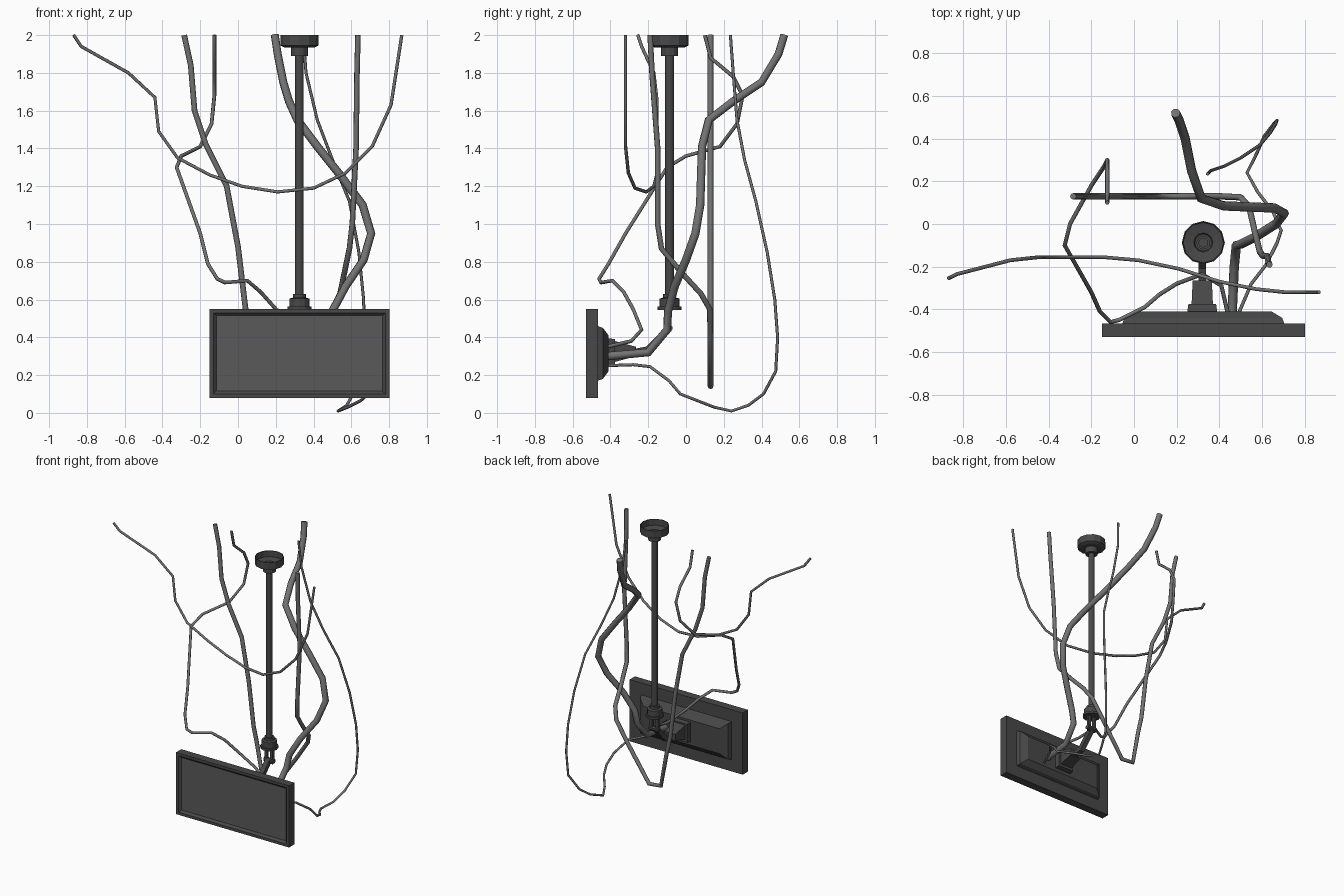
import bpy
import bmesh
from math import pi
from mathutils import Vector, Matrix

POLE_X, POLE_Y = .325, -.087

default = bpy.data.objects.get("Cube")
if default:
    bpy.data.objects.remove(default, do_unlink=True)


def make_material(name, level):
    color = (level, level, level, 1)
    mat = bpy.data.materials.new(name)
    mat.use_nodes = True
    mat.diffuse_color = color
    mat.node_tree.nodes["Principled BSDF"].inputs["Base Color"].default_value = color
    return mat


metal = make_material("dark metal", .065)
glass = make_material("screen grey", .1)
rubber = make_material("cable grey", .17)


def finish(name, bm, mat=metal):
    """Turn a bmesh into an object with outward faces."""
    bmesh.ops.recalc_face_normals(bm, faces=bm.faces)
    mesh = bpy.data.meshes.new(name)
    bm.to_mesh(mesh)
    bm.free()
    mesh.materials.append(mat)
    obj = bpy.data.objects.new(name, mesh)
    bpy.context.collection.objects.link(obj)
    return obj


def lathe(name, profile, sides=12):
    """Spin a (radius, height) profile about the pole axis."""
    bm = bmesh.new()
    verts = [bm.verts.new((POLE_X + r, POLE_Y, z)) for r, z in profile]
    edges = [bm.edges.new(pair) for pair in zip(verts, verts[1:])]
    bmesh.ops.spin(bm, geom=verts + edges, cent=(POLE_X, POLE_Y, 0),
                   axis=(0, 0, 1), angle=2 * pi, steps=sides, use_duplicate=False)
    bmesh.ops.remove_doubles(bm, verts=bm.verts, dist=.0005)
    return finish(name, bm)


def loft_box(name, sections):
    """Join rectangles (y, centre x, centre z, width, height) along y."""
    bm = bmesh.new()
    rings = []
    for y, x, z, w, h in sections:
        corners = ((-1, -1), (1, -1), (1, 1), (-1, 1))
        rings.append([bm.verts.new((x + sx * w / 2, y, z + sz * h / 2))
                      for sx, sz in corners])
    for low, high in zip(rings, rings[1:]):
        for i in range(4):
            j = (i + 1) % 4
            bm.faces.new((low[i], low[j], high[j], high[i]))
    bm.faces.new(rings[0])
    bm.faces.new(rings[-1])
    return finish(name, bm)


def bar(name, start, end, width, sides=4):
    """A straight bar between two points."""
    start, end = Vector(start), Vector(end)
    span = end - start
    turn = span.to_track_quat('Z', 'Y').to_matrix().to_4x4()
    spin = Matrix.Rotation(pi / sides, 4, 'Z')
    bm = bmesh.new()
    bmesh.ops.create_cone(bm, cap_ends=True, segments=sides, radius1=width / 2,
                          radius2=width / 2, depth=span.length,
                          matrix=Matrix.Translation((start + end) / 2) @ turn @ spin)
    return finish(name, bm)


def cable(name, radius, points):
    """A round tube along a list of points, converted to a mesh."""
    curve = bpy.data.curves.new(name, 'CURVE')
    curve.dimensions = '3D'
    curve.bevel_depth = radius
    curve.bevel_resolution = 2
    curve.use_fill_caps = True
    spline = curve.splines.new('POLY')
    spline.points.add(len(points) - 1)
    for target, co in zip(spline.points, points):
        target.co = (*co, 1)
    helper = bpy.data.objects.new(name + " path", curve)
    bpy.context.collection.objects.link(helper)
    bpy.context.view_layer.update()
    graph = bpy.context.evaluated_depsgraph_get()
    tube = bpy.data.meshes.new_from_object(helper.evaluated_get(graph))
    bpy.data.objects.remove(helper, do_unlink=True)
    bm = bmesh.new()
    bm.from_mesh(tube)
    bpy.data.meshes.remove(tube)
    bmesh.ops.remove_doubles(bm, verts=bm.verts, dist=.0001)
    for face in bm.faces:
        face.smooth = len(face.verts) == 4
        face.material_index = 0
    return finish(name, bm, rubber)


# Screen: dark frame around a recessed, lighter front
screen = loft_box("screen", [
    (-.515, POLE_X, .315, .88, .4), (-.525, POLE_X, .315, .9, .42),
    (-.53, POLE_X, .315, .91, .43), (-.53, POLE_X, .315, .952, .47),
    (-.467, POLE_X, .315, .952, .47)])
screen.data.materials.append(glass)
for face in screen.data.polygons:
    if face.normal.y < -.9 and face.center.y > -.52:
        face.material_index = 1

# Raised back housing and the mount on it
loft_box("back_housing", [
    (-.468, POLE_X, .315, .76, .29), (-.44, POLE_X, .315, .74, .27),
    (-.41, POLE_X, .315, .64, .19)])
loft_box("mount_plate", [
    (-.411, .32, .32, .14, .15), (-.375, .32, .32, .13, .14)])
loft_box("mount_block", [
    (-.376, .32, .325, .1, .11), (-.265, .32, .325, .09, .05)])

# Bent arm from the mount to the pole
bar("lower_arm", (.32, -.28, .32), (.32, -.2, .335), .05)
bar("middle_arm", (.32, -.21, .325), (.32, -.09, .45), .05)
for side in (-1, 1):
    x = POLE_X + side * .024
    bar("fork_prong", (x, POLE_Y, .43), (x, POLE_Y, .56), .03)
bar("hinge_pin", (.285, POLE_Y, .45), (.365, POLE_Y, .45), .035, 8)

# Pole with its lower collar and ceiling cup
lathe("pole", [(0, .6), (.023, .6), (.023, 1.92), (0, 1.92)])
lathe("lower_collar", [
    (0, .545), (.063, .545), (.063, .562), (.053, .562), (.053, .605),
    (.035, .61), (.035, .63), (0, .63)])
lathe("ceiling_cup", [
    (0, 1.89), (.045, 1.89), (.045, 1.935), (.08, 1.935), (.101, 1.945),
    (.101, 2), (.096, 2), (.094, 1.955), (.045, 1.945), (.04, 1.93),
    (.03, 1.93), (.03, 1.91), (0, 1.91)])

# Hanging cables
cable("swag_cable", .009, [
    (-.87, -.255, 2), (-.83, -.235, 1.94), (-.58, -.17, 1.8), (-.44, -.155, 1.67),
    (-.42, -.155, 1.49), (-.32, -.155, 1.35), (-.15, -.155, 1.26), (.02, -.17, 1.2),
    (.21, -.21, 1.17), (.4, -.27, 1.19), (.57, -.305, 1.27), (.71, -.32, 1.41),
    (.81, -.32, 1.63), (.867, -.32, 2)])

cable("loop_cable", .015, [
    (-.285, .13, 2), (-.25, .13, 1.84), (-.23, .13, 1.6), (-.17, .13, 1.42),
    (-.06, .13, 1.2), (0, .13, .88), (.04, .13, .55), (.07, .13, .42),
    (.12, .13, .15), (.22, .13, .14), (.4, .13, .4), (.5, .125, .55),
    (.54, .08, .63), (.565, -.03, .75), (.59, -.13, .87), (.605, -.15, 1),
    (.625, -.15, 1.4), (.63, -.18, 1.8), (.635, -.19, 2)])

cable("left_cable", .01, [
    (-.125, .1, 2), (-.125, .13, 1.88), (-.125, .25, 1.78), (-.125, .3, 1.68),
    (-.14, .27, 1.53), (-.2, .18, 1.41), (-.3, 0, 1.36), (-.325, -.1, 1.3),
    (-.2, -.32, .95), (-.16, -.41, .79), (-.11, -.46, .71), (-.07, -.45, .69),
    (.05, -.39, .7), (.12, -.33, .64), (.2, -.28, .55), (.32, -.235, .44),
    (.41, -.29, .38), (.44, -.42, .35)])

cable("thick_cable", .022, [
    (.195, .52, 2), (.21, .49, 1.9), (.24, .4, 1.75), (.27, .25, 1.65),
    (.315, .12, 1.55), (.42, .085, 1.41), (.54, .08, 1.26), (.66, .075, 1.1),
    (.705, .05, .95), (.665, 0, .81), (.57, -.06, .67), (.5, -.095, .54),
    (.48, -.1, .44), (.47, -.2, .32), (.46, -.42, .3)])

cable("thin_cable", .008, [
    (.345, .235, 2), (.36, .25, 1.8), (.42, .27, 1.55), (.5, .31, 1.34),
    (.59, .37, 1.12), (.64, .43, .85), (.665, .47, .6), (.67, .485, .4),
    (.66, .475, .22), (.61, .41, .1), (.575, .33, .04), (.53, .24, .01),
    (.58, .15, .03), (.65, .06, .065), (.69, -.03, .1), (.67, -.09, .17),
    (.62, -.19, .245), (.55, -.28, .255), (.49, -.42, .25)])
